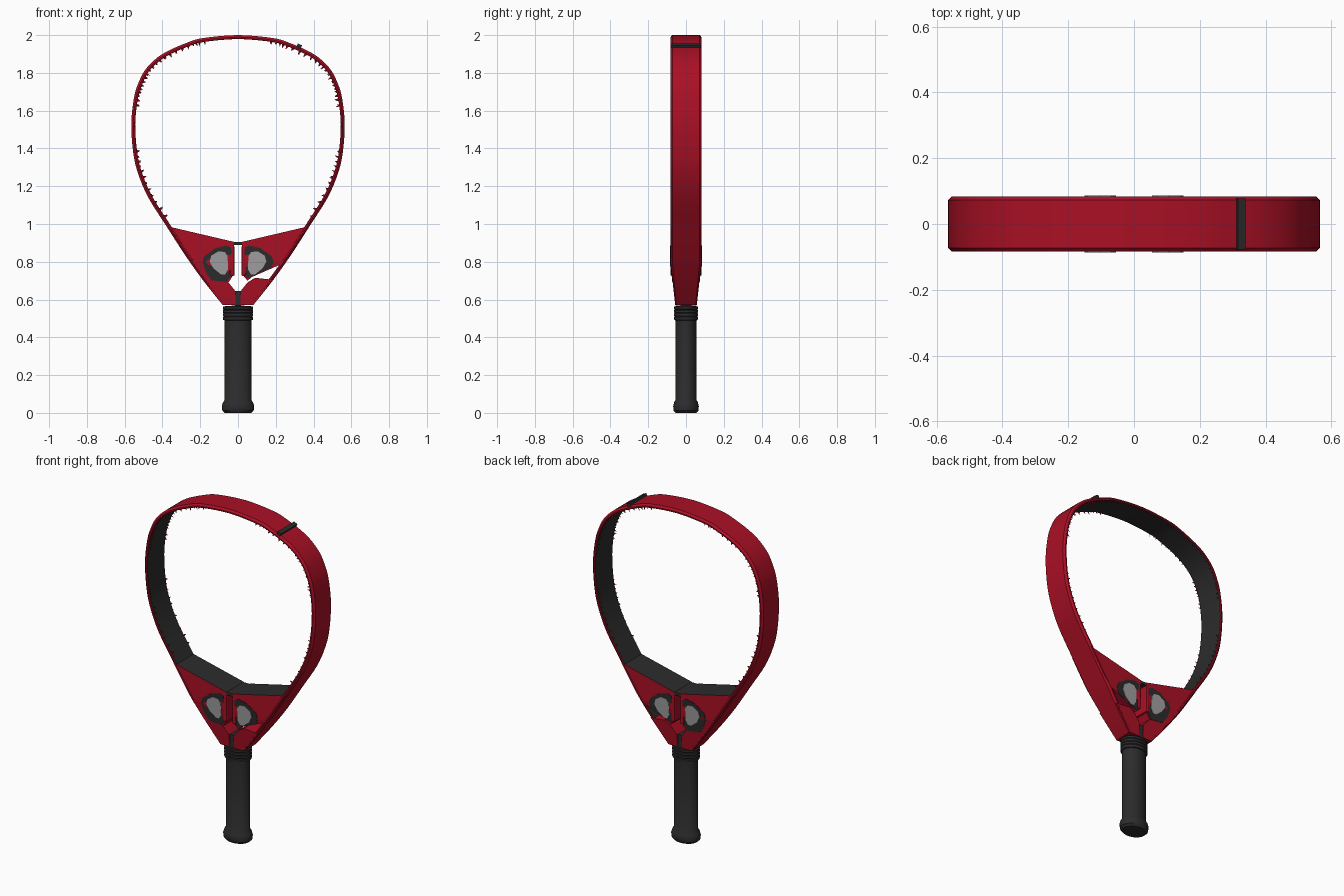
import bpy, bmesh, math, random
from mathutils import Vector

if "Cube" in bpy.data.objects:
    bpy.data.objects.remove(bpy.data.objects["Cube"], do_unlink=True)


def material(name, color):
    m = bpy.data.materials.new(name)
    m.use_nodes = True
    m.diffuse_color = (*color, 1)
    bsdf = m.node_tree.nodes["Principled BSDF"]
    bsdf.inputs["Base Color"].default_value = (*color, 1)
    bsdf.inputs["Roughness"].default_value = 0.6
    return m


RED = material("racket red", (0.40, 0.005, 0.018))
DARK = material("charcoal", (0.025, 0.025, 0.025))
GREY = material("light grey", (0.36, 0.35, 0.35))


def finish(bm, name, mats, smooth=None):
    bmesh.ops.recalc_face_normals(bm, faces=bm.faces)
    me = bpy.data.meshes.new(name)
    bm.to_mesh(me)
    bm.free()
    for m in mats:
        me.materials.append(m)
    ob = bpy.data.objects.new(name, me)
    bpy.context.collection.objects.link(ob)
    if smooth:
        bpy.ops.object.select_all(action="DESELECT")
        ob.select_set(True)
        bpy.context.view_layer.objects.active = ob
        bpy.ops.object.shade_smooth_by_angle(angle=math.radians(smooth))
    return ob


def half_depth(z):
    # the racket thins towards the grip
    t = min(max((z - 0.57) / 0.23, 0), 1)
    return 0.058 + 0.025 * t


def spline(pts, steps):
    out = []
    for i in range(len(pts) - 1):
        a, b = pts[max(i - 1, 0)], pts[i]
        c, d = pts[i + 1], pts[min(i + 2, len(pts) - 1)]
        for k in range(steps):
            t = k / steps
            out.append(0.5 * (2 * b + (c - a) * t + (2 * a - 5 * b + 4 * c - d) * t * t
                              + (3 * b - a - 3 * c + d) * t ** 3))
    return out + [pts[-1]]


# hoop: chamfered band swept along the outline, dark on the inside
half = [(0.08, 0.57), (0.18, 0.695), (0.28, 0.835), (0.38, 0.99), (0.475, 1.14), (0.53, 1.27),
        (0.555, 1.38), (0.565, 1.53), (0.552, 1.66), (0.53, 1.74), (0.485, 1.825),
        (0.40, 1.90), (0.27, 1.96), (0.18, 1.985)]
outline = [Vector(p) for p in half] + [Vector((0, 2.0))] + [Vector((-x, z)) for x, z in reversed(half)]
path = spline(outline, 4)
inward = []
for i in range(len(path)):
    t = (path[min(i + 1, len(path) - 1)] - path[max(i - 1, 0)]).normalized()
    inward.append(Vector((-t.y, t.x)))
section = [(0, 0.87), (0.011, 1), (0.018, 1), (0.021, 0.96)]
section += [(d, -y) for d, y in reversed(section)]

bm = bmesh.new()
rings = []
for p, n in zip(path, inward):
    h = half_depth(p.y)
    rings.append([bm.verts.new((p.x + n.x * d, y * h, p.y + n.y * d)) for d, y in section])
for a, b in zip(rings, rings[1:]):
    for k in range(8):
        j = (k + 1) % 8
        f = bm.faces.new((a[k], a[j], b[j], b[k]))
        f.material_index = 1 if k == 3 else 0
bm.faces.new(rings[0])
bm.faces.new(rings[-1])
finish(bm, "hoop", [RED, DARK], 25)


# throat: solid panels following the taper, dark where they face the hoop opening
def throat_panel(name, pts, sign):
    bm = bmesh.new()
    f = bm.faces.new([bm.verts.new((x * sign, -1, z)) for x, z in pts])
    g = bmesh.ops.extrude_face_region(bm, geom=[f])["geom"]
    bmesh.ops.translate(bm, vec=(0, 2, 0), verts=[v for v in g if isinstance(v, bmesh.types.BMVert)])
    bmesh.ops.bisect_plane(bm, geom=bm.verts[:] + bm.edges[:] + bm.faces[:],
                           plane_co=(0, 0, 0.8), plane_no=(0, 0, 1))
    bmesh.ops.recalc_face_normals(bm, faces=bm.faces)
    bm.normal_update()
    for f in bm.faces:
        if f.normal.z > 0.5 and f.calc_center_median().z > 0.88:
            f.material_index = 1
    for v in bm.verts:
        v.co.y *= half_depth(v.co.z) * 0.985
    return finish(bm, name, [RED, DARK])


top = [(0.02, 0.905), (0.37, 0.987)]
foot = [(0.076, 0.57), (0.014, 0.57), (0.014, 0.645), (0.05, 0.69)]
slot = [(0.025, 0.73), (0.02, 0.75)]
throat_panel("right_throat", top + [(0.275, 0.84), (0.175, 0.70)] + foot + slot, -1)
throat_panel("left_throat_upper", top + [(0.275, 0.84), (0.235, 0.79), (0.075, 0.72), (0.05, 0.70)] + slot, 1)
throat_panel("left_throat_lower", [(0.185, 0.705), (0.09, 0.715)] + foot[::-1][:1] + foot[::-1][1:]
             + [(0.175, 0.695)], 1)


def box(name, center, size, mat, tilt=0):
    bm = bmesh.new()
    bmesh.ops.create_cube(bm, size=1)
    for v in bm.verts:
        v.co = Vector(a * b for a, b in zip(v.co, size))
    ob = finish(bm, name, [mat])
    ob.location = center
    ob.rotation_euler.y = tilt
    return ob


box("throat_bridge", (0, 0, 0.896), (0.07, 0.16, 0.016), DARK)
box("throat_root", (0, 0, 0.607), (0.032, 0.11, 0.076), DARK)
# raised lips beside the slot
for side in (-1, 1):
    lip = box("slot_lip", (side * 0.03, 0, 0.805), (0.024, 0.166, 0.16), RED)
    mod = lip.modifiers.new("round", "BEVEL")
    mod.width = 0.008
    mod.segments = 2


# pads and their light inserts, on both faces; the left ones are trimmed by the opening
def plate(name, pts, side, face, lift, mat):
    bm = bmesh.new()
    f = bm.faces.new([bm.verts.new((x * side, 0, z)) for x, z in pts])
    if side > 0:
        bmesh.ops.bisect_plane(bm, geom=bm.verts[:] + bm.edges[:] + bm.faces[:],
                               plane_co=(0.07, 0, 0.722), plane_no=(0.4, 0, -0.92), clear_outer=True)
    g = bmesh.ops.extrude_face_region(bm, geom=bm.faces[:])["geom"]
    back = {v for v in g if isinstance(v, bmesh.types.BMVert)}
    for v in bm.verts:
        v.co.y = face * (half_depth(v.co.z) + (lift if v in back else -0.004))
    finish(bm, name, [mat])


pad = [(0.188, 0.80), (0.178, 0.83), (0.12, 0.872), (0.06, 0.886), (0.036, 0.875),
       (0.032, 0.735), (0.06, 0.693), (0.14, 0.702), (0.17, 0.745)]
insert = [(0.15, 0.80), (0.142, 0.832), (0.105, 0.855), (0.07, 0.852), (0.055, 0.83),
          (0.053, 0.76), (0.068, 0.732), (0.09, 0.733), (0.13, 0.765)]
for side, word in ((-1, "right"), (1, "left")):
    for face, end in ((-1, "front"), (1, "back")):
        plate(f"{word}_{end}_pad", pad, side, face, 0.001, DARK)
        plate(f"{word}_{end}_insert", insert, side, face, 0.003, GREY)

# grip: turned oval profile with butt cap and ribbed collar
profile = [(0, 0), (0.07, 0), (0.083, 0.012), (0.086, 0.035), (0.08, 0.055), (0.071, 0.068),
           (0.071, 0.49), (0.078, 0.492)]
for k in range(4):
    z = 0.494 + k * 0.018
    profile += [(0.08, z + 0.002), (0.08, z + 0.013), (0.076, z + 0.016)]
profile.append((0, 0.57))
bm = bmesh.new()
verts = [bm.verts.new((r, 0, z)) for r, z in profile]
edges = [bm.edges.new(e) for e in zip(verts, verts[1:])]
bmesh.ops.spin(bm, geom=verts + edges, axis=(0, 0, 1), cent=(0, 0, 0),
               angle=math.tau, steps=32, use_duplicate=False)
bmesh.ops.remove_doubles(bm, verts=bm.verts, dist=0.0005)
bmesh.ops.scale(bm, vec=(1, 0.79, 1), verts=bm.verts)
finish(bm, "grip", [DARK], 35)

# small tab set across the hoop
box("hoop_tab", (0.322, 0, 1.937), (0.024, 0.155, 0.03), DARK, 0.4)

# ragged slivers along the inner edges of the hoop
random.seed(4)
bm = bmesh.new()
for p, n in zip(path, inward):
    if p.y < 1.02 or 1.38 < p.y < 1.62 or abs(p.x) < 0.15:
        continue
    for face in (-1, 1):
        base = p + n * 0.019
        along = Vector((-n.y, n.x)) * random.uniform(0.004, 0.009)
        tip = base + n * random.uniform(0.008, 0.022) + along * random.uniform(-1, 1)
        y = face * 0.076
        bm.faces.new([bm.verts.new((q.x, y, q.y)) for q in (base - along, base + along, tip)])
finish(bm, "inner_slivers", [RED])
